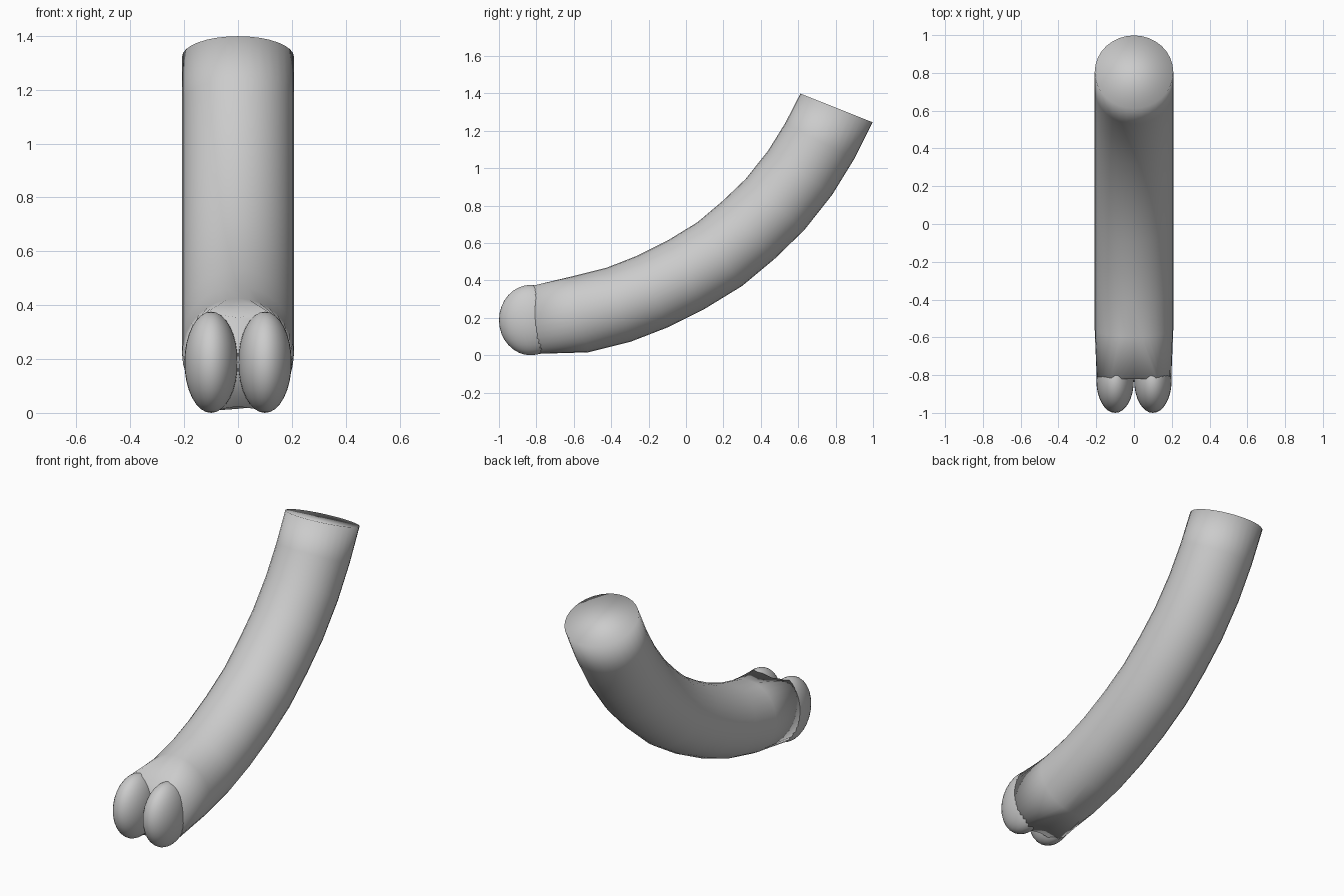
import bpy, bmesh
from math import sin, cos, pi, radians
from mathutils import Vector

if "Cube" in bpy.data.objects:
    bpy.data.objects.remove(bpy.data.objects["Cube"])

SIDES = 32
RADIUS = 0.208

grey = bpy.data.materials.new("light_grey")
grey.use_nodes = True
grey.diffuse_color = (0.6, 0.6, 0.6, 1)
grey.node_tree.nodes["Principled BSDF"].inputs["Base Color"].default_value = (0.6, 0.6, 0.6, 1)


def finish(name, bm):
    """Turn a bmesh into a smooth, coloured object."""
    bmesh.ops.recalc_face_normals(bm, faces=bm.faces)
    for face in bm.faces:
        face.smooth = True
    mesh = bpy.data.meshes.new(name)
    bm.to_mesh(mesh)
    bm.free()
    mesh.materials.append(grey)
    obj = bpy.data.objects.new(name, mesh)
    bpy.context.collection.objects.link(obj)
    return obj


def round_ring(y, z, tilt):
    """Circular section centred at (y, z), leaning back by its tilt."""
    a = radians(tilt)
    up = Vector((0, -sin(a), cos(a))) * RADIUS
    side = Vector((RADIUS, 0, 0))
    return [Vector((0, y, z)) + side * cos(t) + up * sin(t) for t in angles]


def split_ring(y, z):
    """Front section: outline of two side by side ovals with a shallow notch."""
    ring = []
    for t in angles:
        c, s = cos(t), sin(t)
        if abs(c) < 0.001:
            ring.append(Vector((0, y, z + 0.165 * s)))
        else:
            half = 0.1 if c > 0 else -0.1
            ring.append(Vector((half + 0.097 * c, y, z + 0.186 * s)))
    return ring


angles = [2 * pi * i / SIDES for i in range(SIDES)]

# Curved tube: centre line as (y, z, tilt in degrees)
path = [(-0.56, 0.22, 10), (-0.36, 0.27, 18), (-0.18, 0.34, 23), (0, 0.43, 28),
        (0.18, 0.54, 35), (0.335, 0.67, 42), (0.475, 0.805, 49),
        (0.61, 0.975, 56), (0.715, 1.145, 63), (0.805, 1.322, 68.3)]
rings = [split_ring(-0.82, 0.189)] + [round_ring(*p) for p in path]
bm = bmesh.new()
loops = [[bm.verts.new(p) for p in ring] for ring in rings]
for a, b in zip(loops, loops[1:]):
    for i in range(SIDES):
        j = (i + 1) % SIDES
        bm.faces.new((a[i], a[j], b[j], b[i]))
for end in (loops[0], loops[-1]):
    bm.faces.new(end)
finish("curved_tube", bm)

# Two rounded toes at the low end
for name, x in (("left_toe", 0.1), ("right_toe", -0.1)):
    bm = bmesh.new()
    bmesh.ops.create_uvsphere(bm, u_segments=32, v_segments=16, radius=1)
    bmesh.ops.scale(bm, vec=(0.099, 0.17, 0.188), verts=bm.verts)
    bmesh.ops.translate(bm, vec=(x, -0.83, 0.188), verts=bm.verts)
    finish(name, bm)
